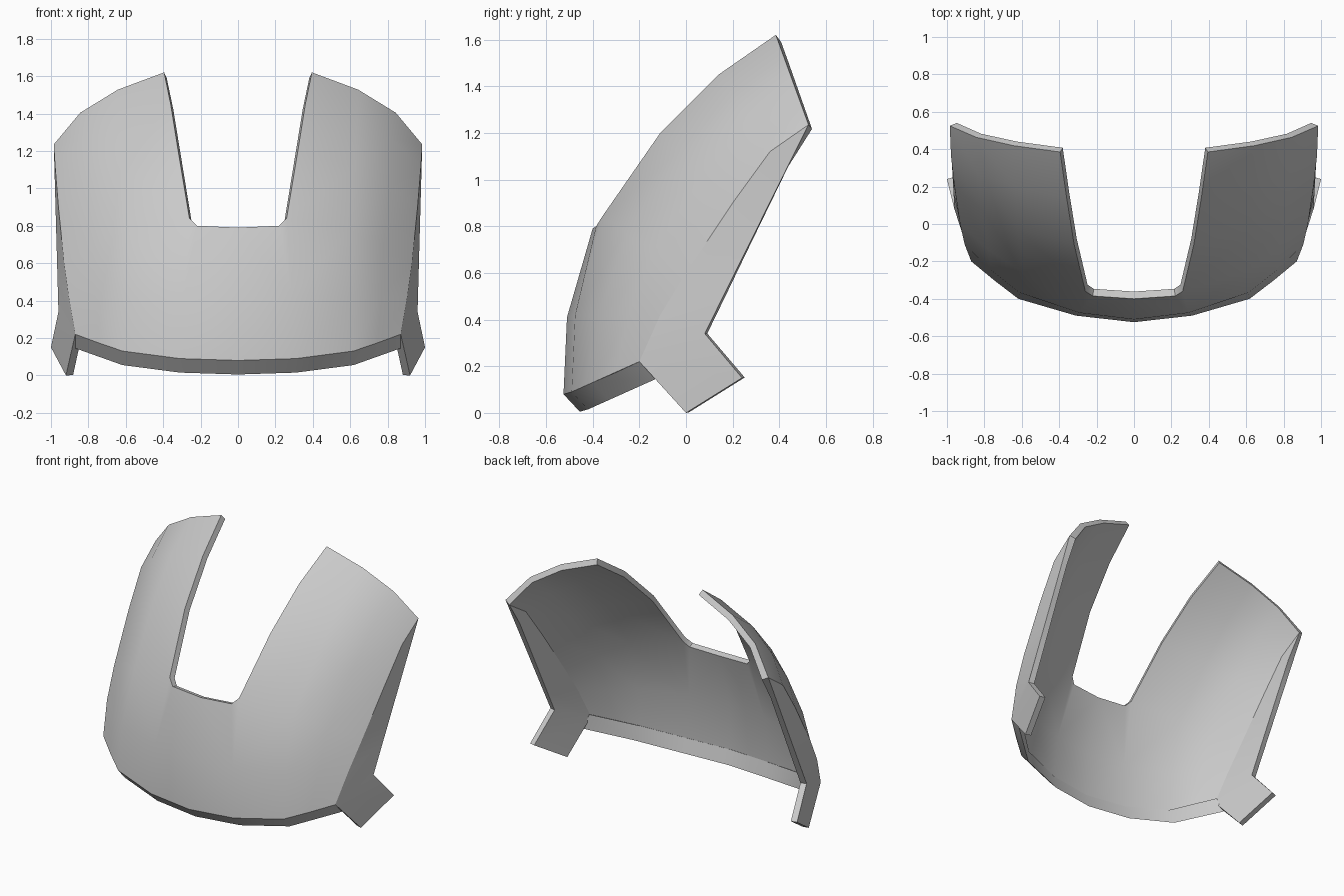
import bpy
import bmesh
import math
from mathutils import Vector

old = bpy.data.objects.get("Cube")
if old:
    bpy.data.objects.remove(old)

# Single plain grey
grey = bpy.data.materials.new("light_grey")
grey.use_nodes = True
colour = (0.6, 0.6, 0.6, 1)
grey.diffuse_color = colour
grey.node_tree.nodes["Principled BSDF"].inputs["Base Color"].default_value = colour


def finish(bm, name, thickness=0):
    """Mirror the half mesh, thicken it inward and shade it."""
    mesh = bpy.data.meshes.new(name)
    bm.to_mesh(mesh)
    bm.free()
    mesh.materials.append(grey)
    obj = bpy.data.objects.new(name, mesh)
    bpy.context.collection.objects.link(obj)
    mirror = obj.modifiers.new("mirror", 'MIRROR')
    mirror.use_clip = True
    if thickness:
        solid = obj.modifiers.new("wall", 'SOLIDIFY')
        solid.thickness = thickness
        solid.offset = -1
        solid.use_even_offset = True
    bpy.ops.object.select_all(action='DESELECT')
    obj.select_set(True)
    bpy.context.view_layer.objects.active = obj
    bpy.ops.object.convert(target='MESH')
    bpy.ops.object.shade_smooth_by_angle(angle=math.radians(32))
    return obj


# Guide profiles, bottom to top: centre line, notch edge, side crease
centre = [(0, -.525, .08), (0, -.51, .41), (0, -.40, .79)]
notch_edge = [(.31, -.49, .09), (.29, -.475, .42), (.26, -.36, .84),
              (.32, -.11, 1.2), (.36, .14, 1.45), (.395, .385, 1.62)]
crease = [(.87, -.2, .22), (.905, -.11, .42), (.93, 0, .6),
          (.96, .2, .9), (.978, .36, 1.12), (.985, .525, 1.235)]
rows = len(crease)


def between(row, across, back):
    """Point on the rounded section from notch edge to side crease."""
    a, b = Vector(notch_edge[row]), Vector(crease[row])
    p = a.lerp(b, back)
    p.x = a.x + (b.x - a.x) * across
    return p


# Curved wall: half sheet of columns, with the side panel behind the crease
bm = bmesh.new()
columns = [[bm.verts.new(p) for p in notch_edge]]
for low, high in (((.55, .31), (.42, .24)), ((.78, .65), (.76, .56))):
    column = []
    for r in range(rows):
        across, back = Vector(low).lerp(Vector(high), r / (rows - 1))
        column.append(bm.verts.new(between(r, across, back)))
    columns.append(column)
columns.append([bm.verts.new(p) for p in crease])
for left, right in zip(columns, columns[1:]):
    for r in range(rows - 1):
        bm.faces.new((left[r], right[r], right[r + 1], left[r + 1]))

# Middle of the front below the notch
mid = [bm.verts.new(p) for p in centre]
corner = bm.verts.new((.22, -.385, .80))
edge = columns[0]
bm.faces.new((mid[0], edge[0], edge[1], mid[1]))
bm.faces.new((mid[1], edge[1], edge[2], corner, mid[2]))

# Side panel, running to a point at the top
side = columns[-1]
foot, peak = Vector((.96, .08, .34)), Vector(crease[-1])
rear = [bm.verts.new(foot.lerp(peak, r / (rows - 1))) for r in range(rows - 1)]
for r in range(rows - 2):
    bm.faces.new((side[r], rear[r], rear[r + 1], side[r + 1]))
bm.faces.new((side[-2], rear[-1], side[-1]))

# Tab below the side panel
tab = [bm.verts.new(p) for p in ((.92, 0, 0), (1, .24, .15))]
bm.faces.new((side[0], tab[0], tab[1], rear[0]))
finish(bm, "curved_wall", .04)

# Wedge-shaped lip under the front
bm = bmesh.new()
path = [Vector(centre[0])] + [c[0] for c in (notch_edge, crease)]
path = [Vector(centre[0]), Vector(notch_edge[0]), between(0, .55, .31), Vector(crease[0])]
rings = []
for p in path:
    tip = p + Vector((0, .07, -.075))
    inner = p + Vector((-.045 * p.x, .045, .02))
    rings.append([bm.verts.new(q) for q in (p, tip, inner)])
for a, b in zip(rings, rings[1:]):
    for i in range(3):
        j = (i + 1) % 3
        bm.faces.new((a[i], a[j], b[j], b[i]))
bm.faces.new(rings[-1])
bmesh.ops.recalc_face_normals(bm, faces=bm.faces)
finish(bm, "bottom_lip")
